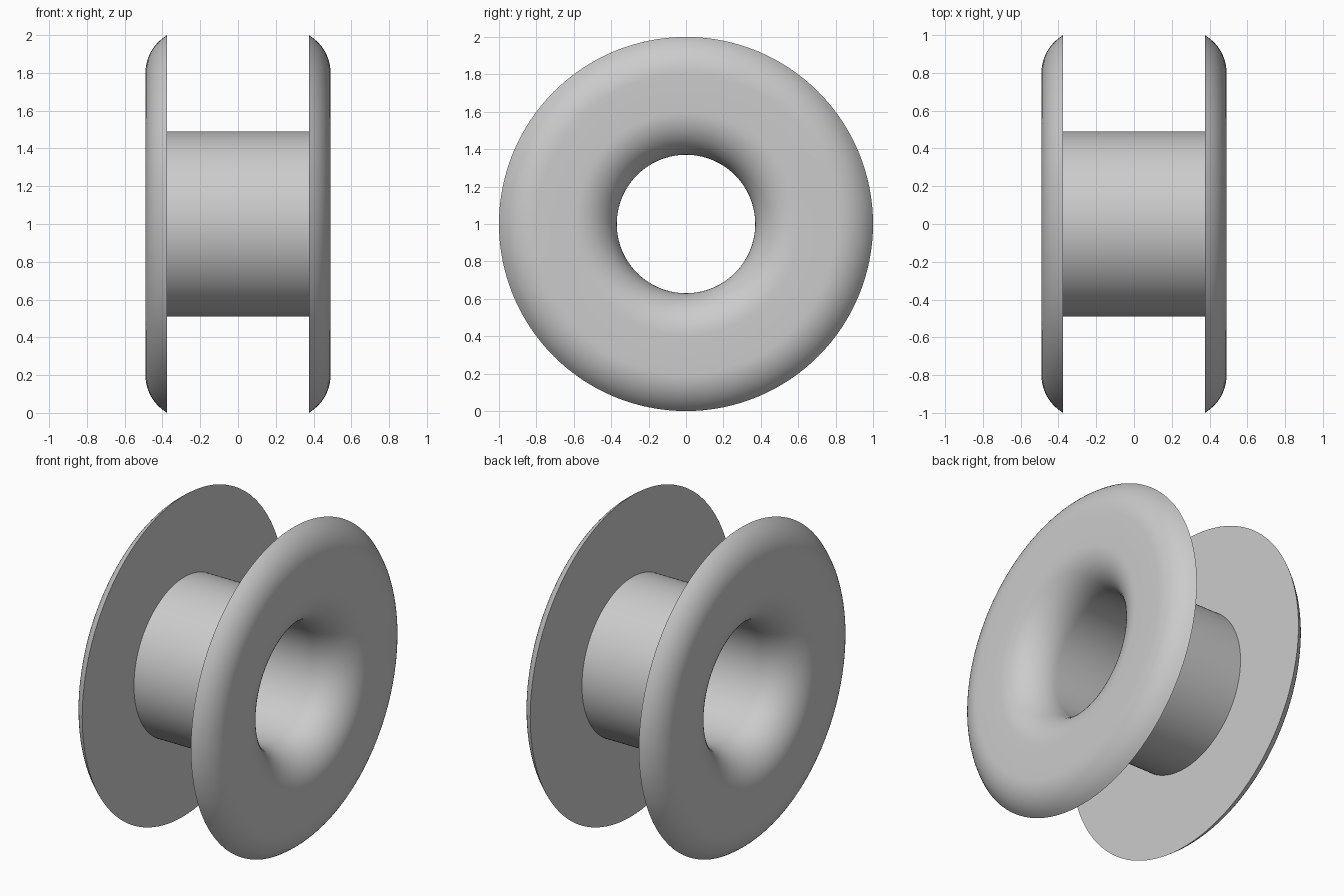
import bpy
import bmesh
from math import sin, cos, pi, radians
from mathutils import Vector, Matrix

cube = bpy.data.objects.get("Cube")
if cube:
    bpy.data.objects.remove(cube, do_unlink=True)

SEGMENTS = 128
BORE, BARREL, RIM = 0.37, 0.49, 1.0
HALF_WIDTH, FLANGE_INNER = 0.49, 0.375
FILLET = 0.23


def arc(x, r, radius, start, end, steps):
    """Points (x, r) on an arc, angles in degrees from the +x direction."""
    angles = [radians(start + (end - start) * i / steps) for i in range(steps + 1)]
    return [(x + radius * cos(a), r + radius * sin(a)) for a in angles]


def lathe(name, profile, material):
    """Spin a closed (x, radius) profile about the x axis."""
    bm = bmesh.new()
    verts = [bm.verts.new((x, 0, r)) for x, r in profile]
    edges = [bm.edges.new((v, verts[i - 1])) for i, v in enumerate(verts)]
    bmesh.ops.spin(bm, geom=verts + edges, cent=(0, 0, 0), axis=(1, 0, 0),
                   angle=2 * pi, steps=SEGMENTS, use_merge=True)
    bmesh.ops.remove_doubles(bm, verts=bm.verts, dist=0.0001)
    bmesh.ops.recalc_face_normals(bm, faces=bm.faces)
    bm.transform(Matrix.Translation(Vector((0, 0, RIM))))
    mesh = bpy.data.meshes.new(name)
    bm.to_mesh(mesh)
    bm.free()
    mesh.materials.append(material)
    obj = bpy.data.objects.new(name, mesh)
    bpy.context.collection.objects.link(obj)
    bpy.ops.object.select_all(action='DESELECT')
    obj.select_set(True)
    bpy.context.view_layer.objects.active = obj
    bpy.ops.object.shade_smooth_by_angle(angle=radians(30))
    return obj


grey = bpy.data.materials.new("plain grey")
grey.use_nodes = True
colour = (0.6, 0.6, 0.6, 1)
grey.diffuse_color = colour
grey.node_tree.nodes["Principled BSDF"].inputs["Base Color"].default_value = colour

# Half section: flared bore, flat outer face, rounded rim, flat inner face, barrel
centre_x = HALF_WIDTH - FILLET
half = arc(centre_x, BORE + FILLET, FILLET, -90, 0, 16)
half += arc(centre_x, 0.8, FILLET, 0, 60, 12)
half[-1] = (FLANGE_INNER, RIM)
half.append((FLANGE_INNER, BARREL))

# Mirror the section to get both flanges
profile = half + [(-x, r) for x, r in reversed(half)]
lathe("flanged_bushing", profile, grey)
